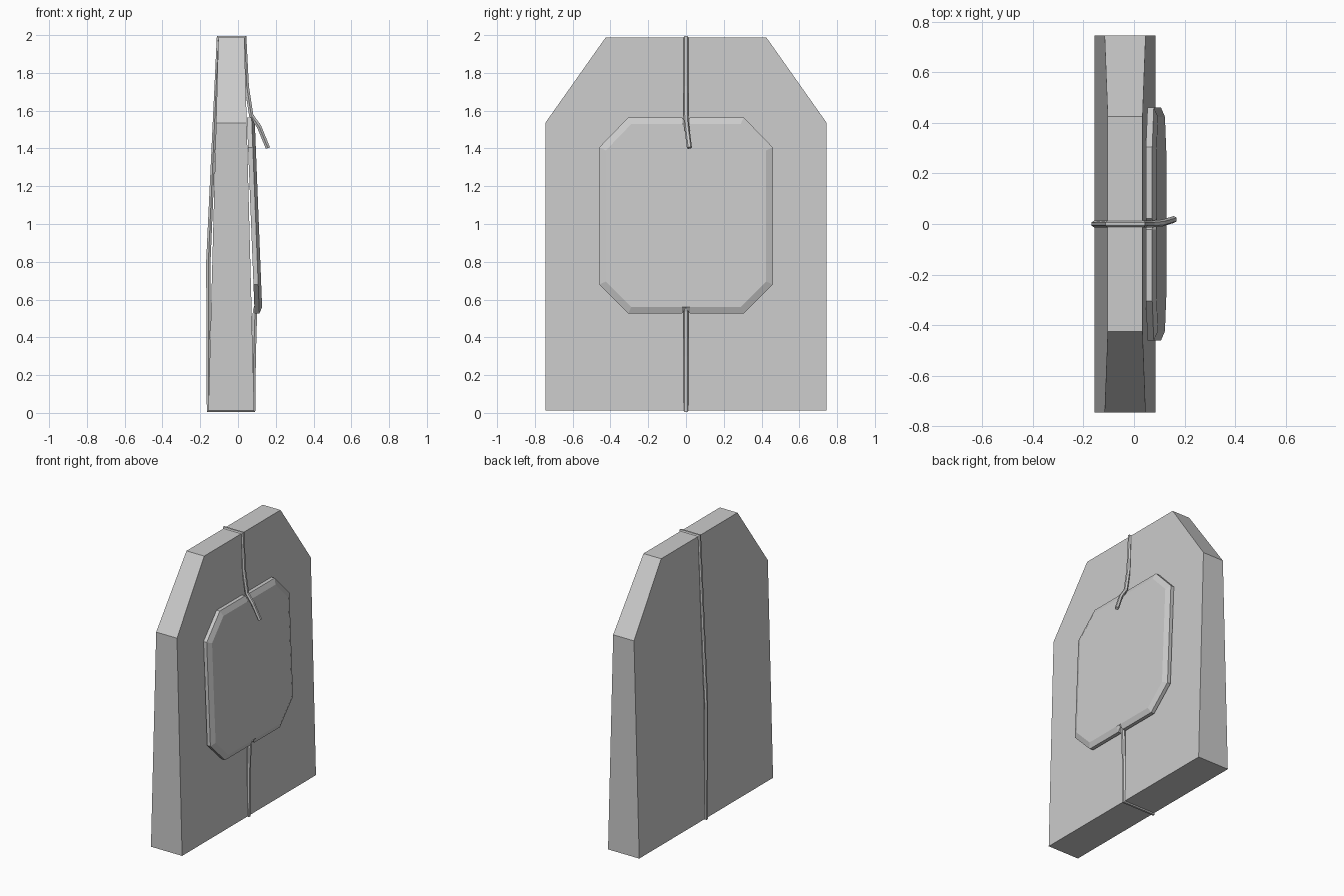
import bpy, bmesh
from mathutils import Vector

if "Cube" in bpy.data.objects:
    bpy.data.objects.remove(bpy.data.objects["Cube"])


def lerp(a, b, t):
    return a + (b - a) * t


def plane(z0, x0, z1, x1):
    """Leaning plane: gives x for a height z."""
    return lambda z: lerp(x0, x1, (z - z0) / (z1 - z0))


def loft(name, layers):
    """Bridge matching (outline, plane) layers and cap both ends."""
    bm = bmesh.new()
    rings = [[bm.verts.new((f(z), y, z)) for y, z in pts] for pts, f in layers]
    n = len(rings[0])
    for a, b in zip(rings, rings[1:]):
        for i in range(n):
            j = (i + 1) % n
            bm.faces.new((a[i], a[j], b[j], b[i]))
    bm.faces.new(rings[0][::-1])
    bm.faces.new(rings[-1])
    bmesh.ops.recalc_face_normals(bm, faces=bm.faces[:])
    me = bpy.data.meshes.new(name)
    bm.to_mesh(me)
    bm.free()
    ob = bpy.data.objects.new(name, me)
    bpy.context.collection.objects.link(ob)
    return ob


def mirrored(half):
    """Complete a right-half (y, z) outline listed from bottom to top."""
    return half + [(-y, z) for y, z in reversed(half) if y > 0]


# Tapered bag with cut shoulders
bag = mirrored([(0.745, 0.012), (0.745, 1.535), (0.425, 1.988)])
loft("bag", [(bag, plane(0.012, -0.157, 1.988, -0.104)),
             (bag, plane(0.012, 0.086, 1.988, 0.034))])

# Leaning octagonal tag with bevelled front and string notches
def tag_outline(inset, notch):
    k = inset * 0.42
    b, t, w = 0.525 + inset, 1.565 - inset, 0.46 - inset
    return mirrored([(0.0, b + notch), (0.022, b), (0.305 - k, b), (w, 0.68 + k),
                     (w, 1.405 - k), (0.305 - k, t), (0.022, t), (0.0, t - notch)])


loft("tag", [(tag_outline(0.0, 0.03), plane(0.525, 0.088, 1.565, 0.047)),
             (tag_outline(0.0, 0.03), plane(0.525, 0.113, 1.565, 0.072)),
             (tag_outline(0.036, 0.0), plane(0.525, 0.129, 1.565, 0.088))])

# String wrapped around the bag, with a loose end over the tag
path = [(0.098, 0, 0.565), (0.090, 0, 0.54), (0.083, 0, 0.30), (0.083, 0, 0.013),
        (-0.157, 0, 0.013), (-0.157, 0, 0.80), (-0.104, 0, 1.987),
        (0.036, 0, 1.987), (0.046, 0, 1.73), (0.070, 0, 1.575),
        (0.112, 0.004, 1.515), (0.158, 0.018, 1.403)]
cu = bpy.data.curves.new("string", 'CURVE')
cu.dimensions = '3D'
cu.bevel_depth = 0.0135
cu.bevel_resolution = 1
cu.use_fill_caps = True
sp = cu.splines.new('POLY')
sp.points.add(len(path) - 1)
for p, co in zip(sp.points, path):
    p.co = (*co, 1)
sp.use_smooth = False
string = bpy.data.objects.new("string", cu)
bpy.context.collection.objects.link(string)
bpy.context.view_layer.objects.active = string
string.select_set(True)
bpy.ops.object.convert(target='MESH')
